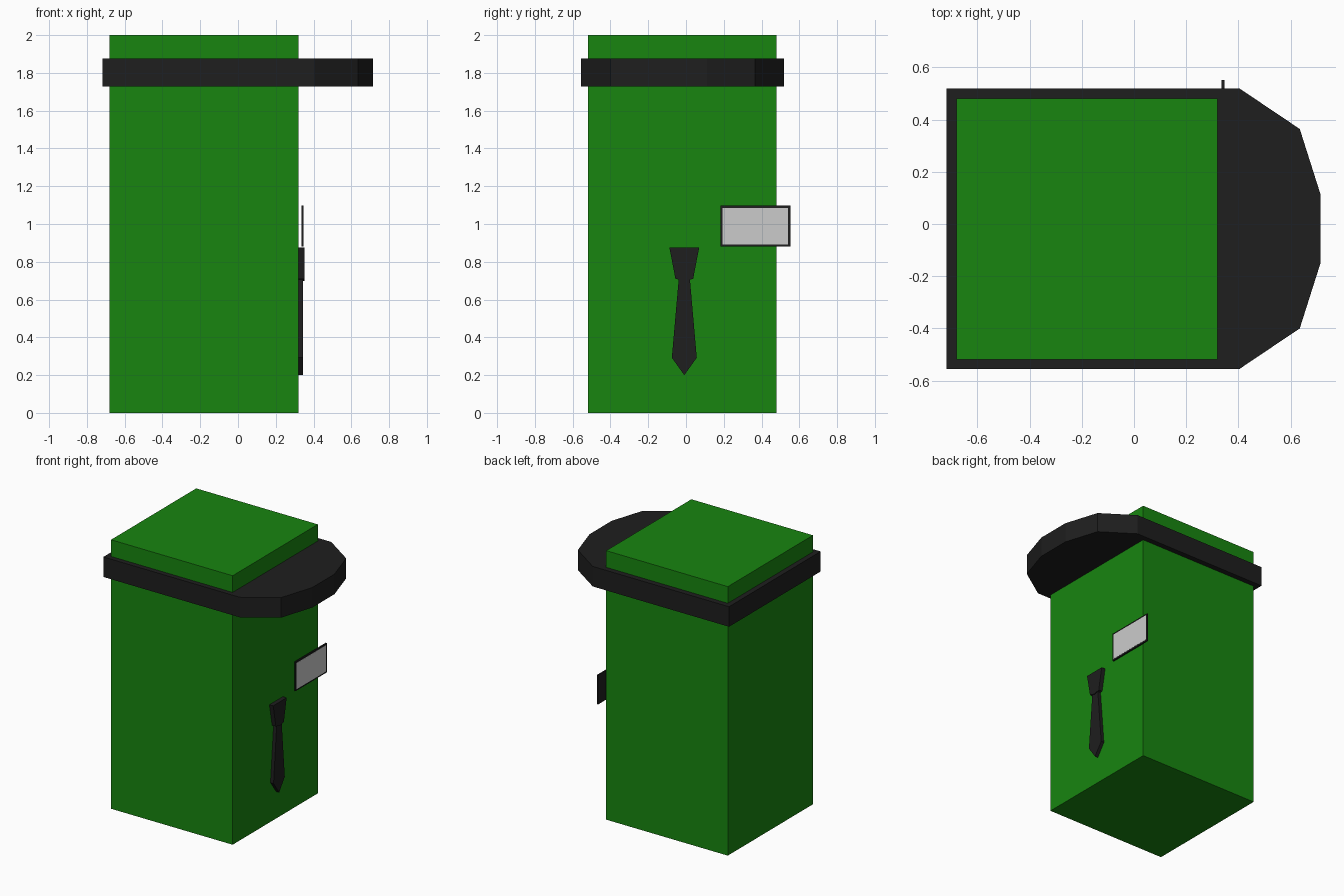
import bpy

if "Cube" in bpy.data.objects:
    bpy.data.objects.remove(bpy.data.objects["Cube"])


def material(name, rgb):
    mat = bpy.data.materials.new(name)
    mat.diffuse_color = (*rgb, 1)
    mat.use_nodes = True
    mat.node_tree.nodes["Principled BSDF"].inputs["Base Color"].default_value = mat.diffuse_color
    return mat


def prism(name, outline, axis, low, high, mat=None):
    """Extrude a flat outline along x or z between two positions."""
    def place(p, d):
        return (d, *p) if axis == 'x' else (*p, d)
    n = len(outline)
    verts = [place(p, d) for d in (low, high) for p in outline]
    faces = [tuple(reversed(range(n))), tuple(range(n, 2 * n))]
    faces += [(i, (i + 1) % n, n + (i + 1) % n, n + i) for i in range(n)]
    mesh = bpy.data.meshes.new(name)
    mesh.from_pydata(verts, [], faces)
    mesh.update()
    obj = bpy.data.objects.new(name, mesh)
    bpy.context.collection.objects.link(obj)
    if mat:
        mesh.materials.append(mat)
    return obj


def rect(a0, a1, b0, b1):
    return [(a0, b0), (a1, b0), (a1, b1), (a0, b1)]


def mirrored(half, centre):
    """Complete an outline from its right half, listed bottom to top."""
    left = [(2 * centre - u, v) for u, v in reversed(half) if abs(u - centre) > 1e-5]
    return half + left


green = material("green", (0.009, 0.235, 0.005))
black = material("black", (0.013, 0.013, 0.013))

# Tall square body
prism("body", rect(-0.68, 0.32, -0.52, 0.48), 'z', 0, 2, green)

# Cap band with faceted peak
side = [(-0.718, -0.556), (0.403, -0.556), (0.635, -0.4), (0.715, -0.148)]
band = side + [(x, -0.036 - y) for x, y in reversed(side)]
prism("cap_brim", band, 'z', 1.727, 1.876, black)

# Necktie: blade and knot
blade = mirrored([(-0.009, 0.2), (0.057, 0.292), (0.02, 0.715)], -0.009)
prism("tie_blade", blade, 'x', 0.315, 0.345, black)
knot = mirrored([(-0.009, 0.698), (0.038, 0.71), (0.07, 0.876)], -0.009)
prism("tie_knot", knot, 'x', 0.315, 0.351, black)

# Name badge: dark backing and pale face
prism("badge_backing", rect(0.183, 0.552, 0.88, 1.097), 'x', 0.336, 0.346, black)
prism("badge_face", rect(0.194, 0.541, 0.891, 1.086), 'x', 0.34, 0.347)
